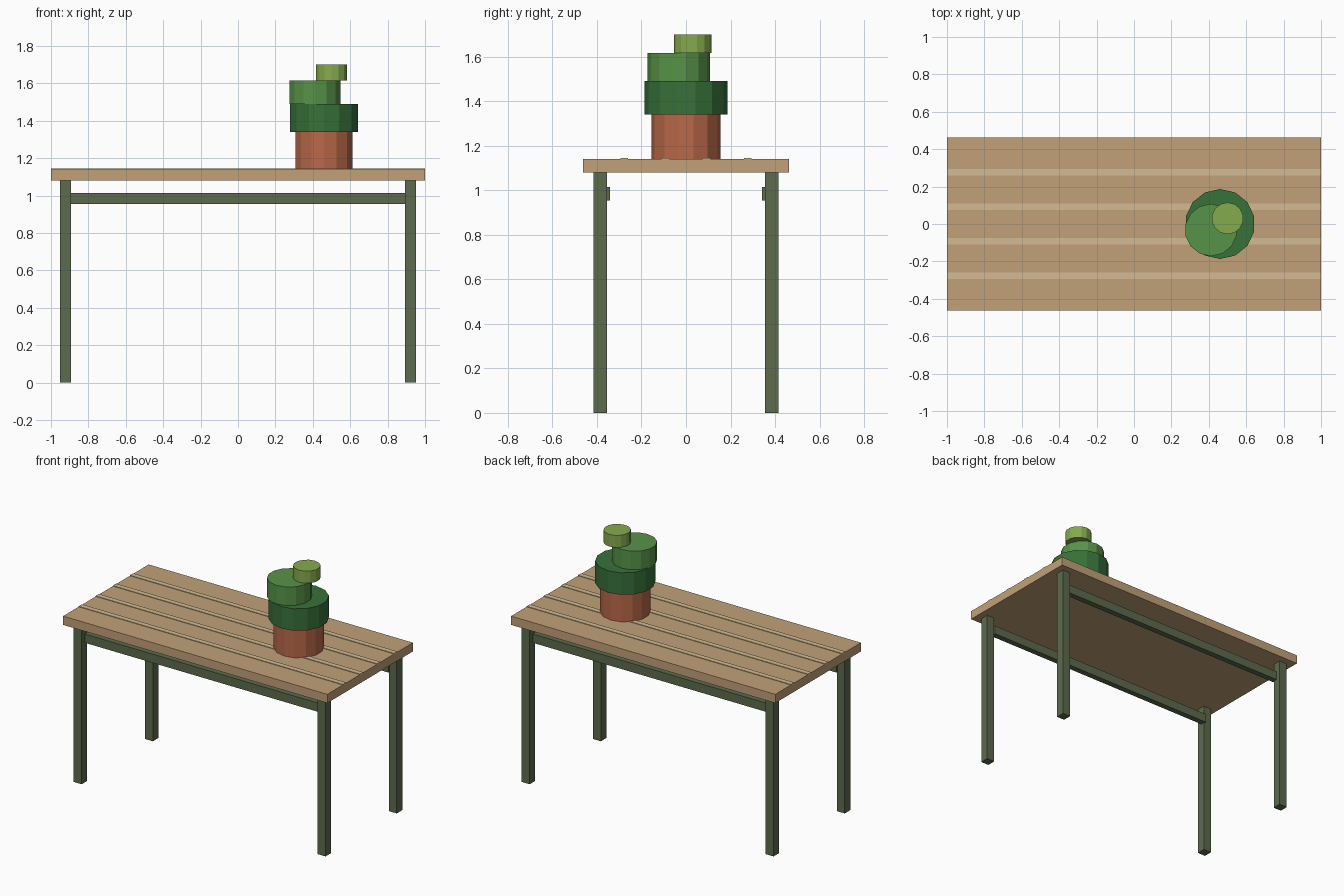
import bpy

if "Cube" in bpy.data.objects:
    bpy.data.objects.remove(bpy.data.objects["Cube"])


def material(name, rgb):
    # sRGB 0-255 to linear viewport colour
    m = bpy.data.materials.new(name)
    m.diffuse_color = [(c / 255) ** 2.2 for c in rgb] + [1]
    m.use_nodes = True
    m.node_tree.nodes["Principled BSDF"].inputs["Base Color"].default_value = m.diffuse_color
    return m


wood = material("wood", (192, 160, 120))
light_wood = material("light_wood", (208, 186, 146))
frame = material("frame_paint", (92, 106, 78))
clay = material("terracotta", (184, 104, 74))
dark_green = material("dark_green", (58, 112, 60))
mid_green = material("mid_green", (88, 146, 74))
lime = material("lime_green", (132, 170, 78))


def finish(name, mat):
    ob = bpy.context.object
    ob.name = name
    ob.data.materials.append(mat)
    return ob


def box(name, centre, size, mat):
    bpy.ops.mesh.primitive_cube_add(size=1, location=centre)
    bpy.context.object.scale = size
    bpy.ops.object.transform_apply(location=False, rotation=False, scale=True)
    return finish(name, mat)


def drum(name, x, y, radius, z0, z1, mat):
    bpy.ops.mesh.primitive_cylinder_add(
        vertices=14, radius=radius, depth=z1 - z0, location=(x, y, (z0 + z1) / 2))
    return finish(name, mat)


# Table top with thin raised light strips
box("table_top", (0, 0, 1.11), (2, 0.925, 0.06), wood)
for i in range(4):
    y = (i - 1.5) * 0.185
    box(f"top_strip_{i + 1}", (0, y, 1.139), (2, 0.035, 0.01), light_wood)

# Legs and long rails
for side, sy in (("front", -1), ("back", 1)):
    for end, sx in (("left", -1), ("right", 1)):
        box(f"{side}_{end}_leg", (sx * 0.923, sy * 0.385, 0.54), (0.06, 0.06, 1.08), frame)
    box(f"{side}_rail", (0, sy * 0.361, 0.985), (1.8, 0.04, 0.06), frame)

# Potted plant: pot and three stacked foliage drums
drum("pot", 0.46, 0, 0.156, 1.14, 1.34, clay)
drum("lower_foliage", 0.46, 0, 0.187, 1.34, 1.49, dark_green)
drum("middle_foliage", 0.412, -0.032, 0.14, 1.49, 1.617, mid_green)
drum("upper_foliage", 0.5, 0.03, 0.085, 1.617, 1.70, lime)
